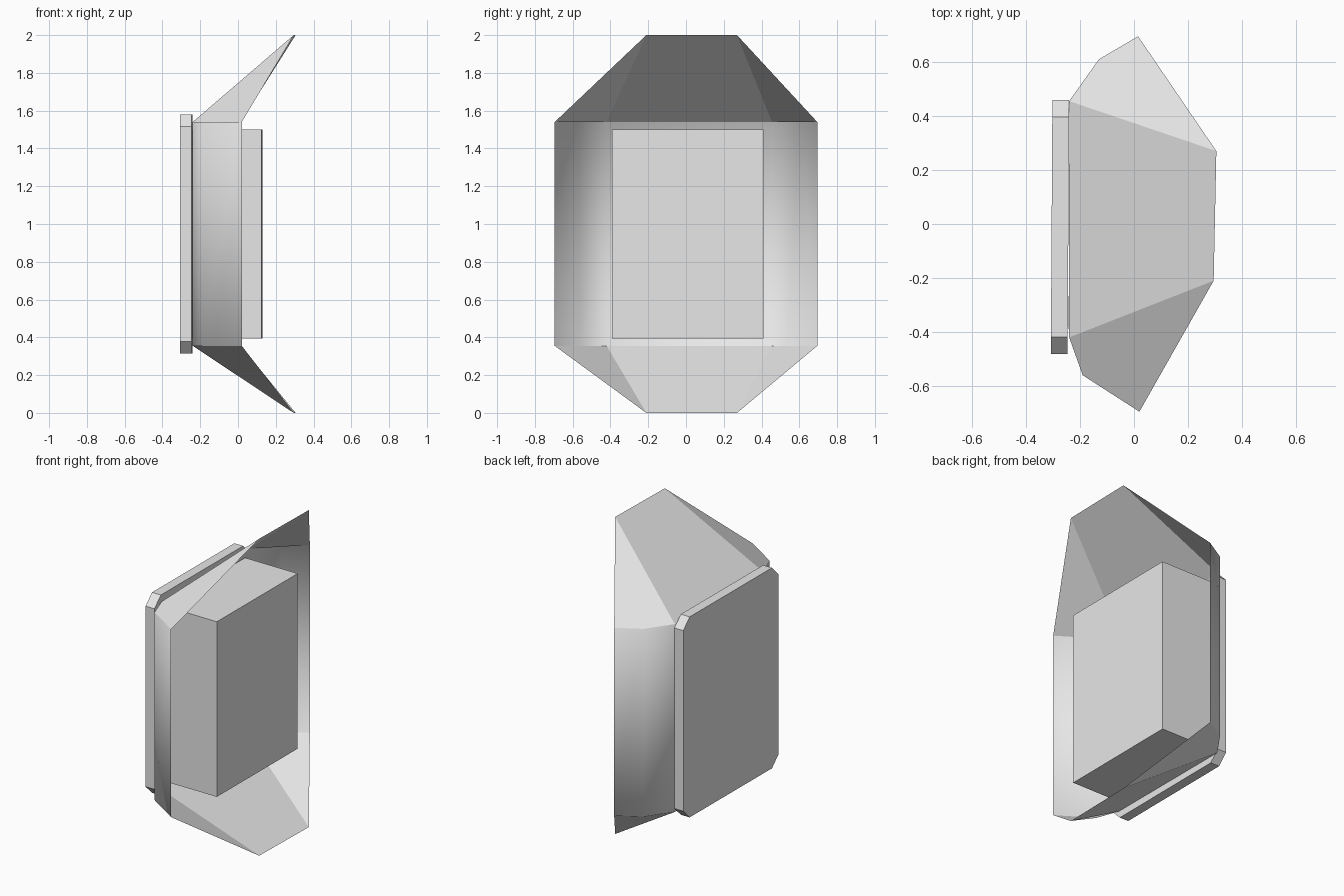
import bpy
import bmesh
import math

if "Cube" in bpy.data.objects:
    bpy.data.objects.remove(bpy.data.objects["Cube"])

grey = bpy.data.materials.new("light_grey")
grey.use_nodes = True
colour = (0.8, 0.8, 0.8, 1.0)
grey.diffuse_color = colour
grey.node_tree.nodes["Principled BSDF"].inputs["Base Color"].default_value = colour

TURN = math.radians(-0.35)  # slight skew of the block and plate


def finish(name, bm):
    mesh = bpy.data.meshes.new(name)
    bm.normal_update()
    bm.to_mesh(mesh)
    bm.free()
    mesh.materials.append(grey)
    obj = bpy.data.objects.new(name, mesh)
    bpy.context.collection.objects.link(obj)
    return obj


def slab(name, x, y, z, chamfer=0.0):
    """Box between the given ranges, with optional chamfered corners in y-z."""
    bm = bmesh.new()
    bmesh.ops.create_cube(bm, size=1)
    for v in bm.verts:
        for axis, (low, high) in enumerate((x, y, z)):
            v.co[axis] = high if v.co[axis] > 0 else low
    if chamfer:
        edges = [e for e in bm.edges
                 if abs(e.verts[0].co.x - e.verts[1].co.x) > 0.01]
        bmesh.ops.bevel(bm, geom=edges, offset=chamfer, segments=1,
                        affect='EDGES')
    obj = finish(name, bm)
    obj.rotation_euler.z = TURN
    return obj


# Open hood: bent wall with a flared lip above and below
LOW, HIGH = 0.355, 1.54
profile = [(0.015, 0.695), (-0.13, 0.61), (-0.24, 0.455),
           (-0.24, -0.42), (-0.19, -0.56), (0.02, -0.695)]
lip = [(0.305, 0.27), (0.295, -0.21)]

bm = bmesh.new()


def ring(points, z):
    return [bm.verts.new((px, py, z)) for px, py in points]


bottom, top = ring(profile, LOW), ring(profile, HIGH)
for i in range(len(profile) - 1):
    wall = bm.faces.new((bottom[i], bottom[i + 1], top[i + 1], top[i]))
    wall.smooth = True
for row, z, flip in ((top, 2.0, False), (bottom, 0.0, True)):
    a, b = ring(lip, z)
    for loop in (row[:3] + [a], [row[2], row[3], b, a], row[3:] + [b]):
        bm.faces.new(loop[::-1] if flip else loop)
hood = finish("flared_hood", bm)

# Soft shading on the wall, flat shading on the lips
mesh = hood.data
vertex_normals = [v.normal.copy() for v in mesh.vertices]
normals = [None] * len(mesh.loops)
for face in mesh.polygons:
    for i in face.loop_indices:
        soft = vertex_normals[mesh.loops[i].vertex_index]
        normals[i] = soft if face.use_smooth else face.normal.copy()
for face in mesh.polygons:
    face.use_smooth = True
mesh.normals_split_custom_set(normals)

# Block inside the hood and chamfered plate behind it
slab("inner_block", (-0.24, 0.128), (-0.39, 0.41), (0.395, 1.5))
slab("back_plate", (-0.305, -0.243), (-0.483, 0.457), (0.315, 1.58), 0.063)
